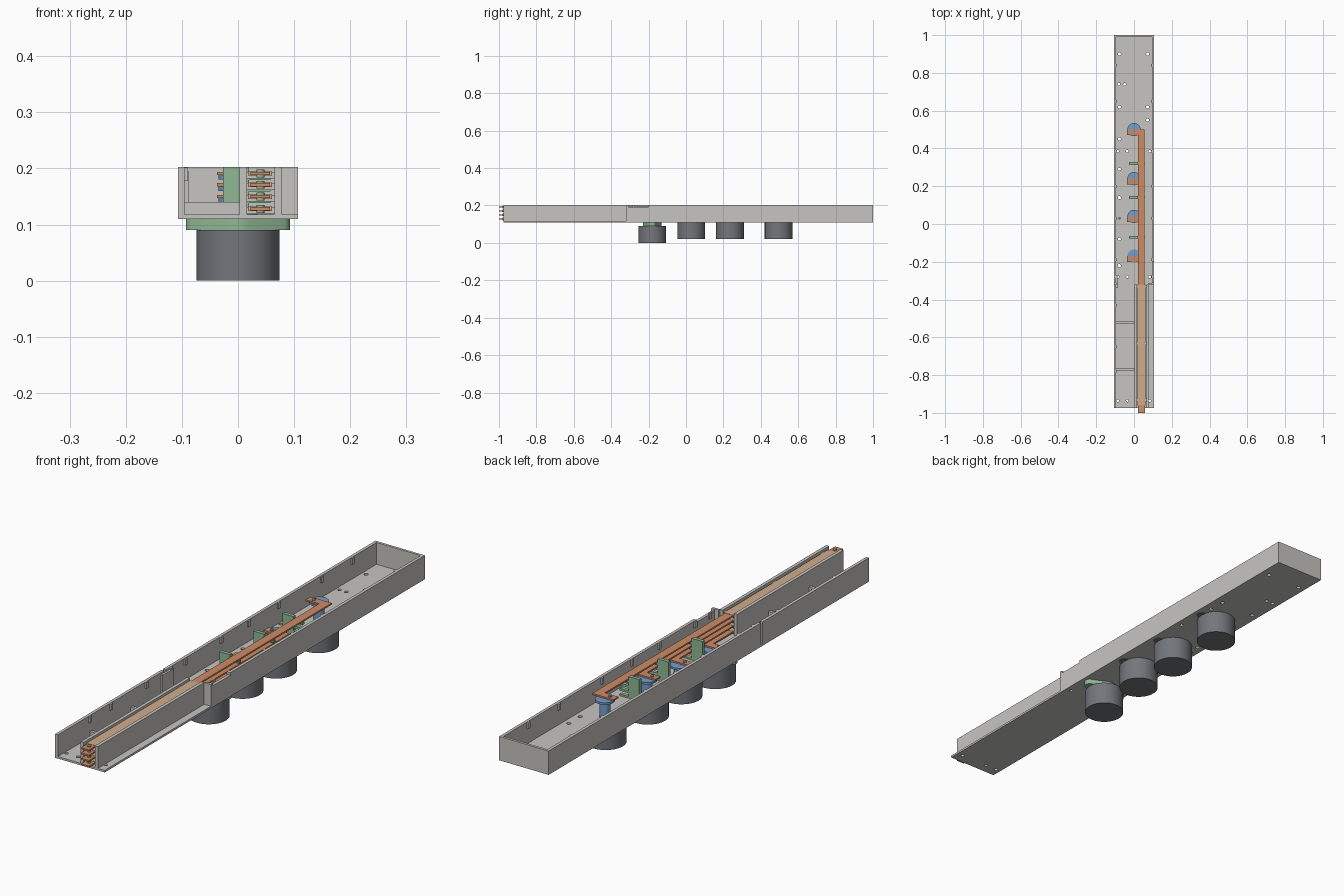
import bpy, bmesh, math
from mathutils import Matrix

if "Cube" in bpy.data.objects:
    bpy.data.objects.remove(bpy.data.objects["Cube"], do_unlink=True)


def material(name, color):
    m = bpy.data.materials.new(name)
    m.use_nodes = True
    m.diffuse_color = (*color, 1)
    m.node_tree.nodes["Principled BSDF"].inputs["Base Color"].default_value = (*color, 1)
    return m


GREY = material("light grey", (0.57, 0.56, 0.53))
DARK = material("dark grey", (0.17, 0.18, 0.2))
COPPER = material("copper", (0.62, 0.26, 0.13))
TAN = material("tan sleeve", (0.63, 0.41, 0.26))
BLUE = material("blue", (0.18, 0.34, 0.6))
GREEN = material("green", (0.28, 0.48, 0.3))


def finish(name, bm, mat, smooth=False):
    me = bpy.data.meshes.new(name)
    bmesh.ops.recalc_face_normals(bm, faces=bm.faces)
    bm.to_mesh(me)
    bm.free()
    ob = bpy.data.objects.new(name, me)
    bpy.context.collection.objects.link(ob)
    me.materials.append(mat)
    if smooth:
        bpy.ops.object.select_all(action="DESELECT")
        ob.select_set(True)
        bpy.context.view_layer.objects.active = ob
        bpy.ops.object.shade_smooth_by_angle(angle=math.radians(35))
    return ob


def box(name, mat, x, y, z):
    bm = bmesh.new()
    size = [b - a for a, b in (x, y, z)]
    mid = [(a + b) / 2 for a, b in (x, y, z)]
    bmesh.ops.create_cube(bm, size=1, matrix=Matrix.Translation(mid) @ Matrix.Diagonal((*size, 1)))
    return finish(name, bm, mat)


def add_cylinder(bm, x, y, z, r, sides=48):
    bmesh.ops.create_cone(bm, cap_ends=True, segments=sides, radius1=r, radius2=r,
                          depth=z[1] - z[0], matrix=Matrix.Translation((x, y, sum(z) / 2)))


def cylinder(name, mat, x, y, z, r, sides=48):
    bm = bmesh.new()
    add_cylinder(bm, x, y, z, r, sides)
    return finish(name, bm, mat, True)


def lozenge(name, mat, y, z, r):
    # rounded flange with an ear on each side
    bm = bmesh.new()
    add_cylinder(bm, 0, y, z, r)
    for x in (-0.073, 0.073):
        add_cylinder(bm, x, y, z, 0.02, 24)
    hull = bmesh.ops.convex_hull(bm, input=bm.verts)
    inside = {g for g in hull["geom_interior"] + hull["geom_unused"] if isinstance(g, bmesh.types.BMVert)}
    bmesh.ops.delete(bm, geom=list(inside), context="VERTS")
    bmesh.ops.dissolve_limit(bm, angle_limit=0.01, verts=bm.verts, edges=bm.edges)
    return finish(name, bm, mat, True)


FRONT, JOINT, BACK = -0.975, -0.32, 1.0
BOTTOM, FLOOR, TOP = 0.11, 0.118, 0.203
W, INNER = 0.107, 0.095

# Floor with drilled holes
floor = box("tray_floor", GREY, (-W, W), (FRONT, BACK), (BOTTOM, FLOOR))
holes = bmesh.new()
for y in (0.9, 0.62, 0.45, 0.29, 0.14, 0.03, -0.08, -0.22):
    add_cylinder(holes, -0.077, y, (0.1, 0.13), 0.008, 16)
for y in (0.9, 0.62, 0.55):
    add_cylinder(holes, 0.072, y, (0.1, 0.13), 0.008, 16)
for y in (0.385, -0.28, -0.935):
    for x in (-0.086, -0.035, 0.083):
        add_cylinder(holes, x, y, (0.1, 0.13), 0.007, 16)
for x in (-0.08, -0.05):
    add_cylinder(holes, x, 0.74, (0.1, 0.13), 0.007, 16)
cutter = finish("hole_cutter", holes, GREY)
cutter.hide_render = True
cutter.hide_viewport = True
drill = floor.modifiers.new("holes", "BOOLEAN")
drill.operation = "DIFFERENCE"
drill.solver = "EXACT"
drill.object = cutter

# Tray walls
box("right_wall_front", GREY, (-W, -INNER), (FRONT, JOINT), (FLOOR, TOP))
box("right_wall_rear", GREY, (-W, -INNER), (JOINT + 0.01, BACK), (FLOOR, TOP))
box("right_wall_joint", GREY, (-INNER, -INNER + 0.008), (JOINT - 0.02, JOINT + 0.05), (FLOOR, TOP - 0.008))
box("left_wall_post", GREY, (INNER, W), (JOINT, JOINT + 0.012), (FLOOR, TOP))
box("left_wall_notched", GREY, (INNER, W), (JOINT + 0.012, -0.2), (FLOOR, 0.193))
box("left_wall", GREY, (INNER, W), (-0.2, BACK), (FLOOR, TOP))
box("back_wall", GREY, (-INNER, INNER), (BACK - 0.01, BACK), (FLOOR, TOP))
for y in (0.84, 0.65, 0.385, 0.2, 0.03, -0.19, -0.28):
    for s in (-1, 1):
        a, b = sorted((s * 0.089, s * INNER))
        box("rim_tab", GREY, (a, b), (y - 0.007, y + 0.007), (TOP - 0.025, TOP - 0.001))
for y in (-0.43, -0.65, -0.78):
    box("rim_tab", GREY, (-INNER, -0.089), (y - 0.007, y + 0.007), (TOP - 0.025, TOP - 0.001))

# Front conductor channel and low cross ribs
for x in (0.003, 0.065):
    box("channel_wall", GREY, (x, x + 0.013), (FRONT, JOINT), (FLOOR, TOP))
box("channel_end_plate", GREY, (0.078, INNER), (JOINT, JOINT + 0.008), (FLOOR, TOP))
for y in (-0.52, -0.77):
    box("cross_rib", GREY, (-INNER, 0.003), (y - 0.006, y + 0.006), (FLOOR, 0.14))

# Stacked conductors, each feeding one terminal
stations = [-0.17, 0.04, 0.24, 0.5]
levels = [0.128, 0.15, 0.171, 0.191]
for i, (y, z) in enumerate(zip(stations, levels)):
    bar = (z - 0.003, z + 0.003)
    box("conductor_bar", COPPER, (0.021, 0.055), (JOINT, y), bar)
    box("conductor_tip", COPPER, (0.022, 0.057), (-1.0, -0.96), bar)
    box("conductor_sleeve", TAN, (0.018, 0.061), (-0.96, JOINT), (z - 0.004, z + 0.004))
    for e in (-0.94, -0.64, JOINT - 0.02):
        box("conductor_spacer", GREY, (0.016, 0.065), (e, e + 0.015), (z - 0.009, z + 0.003))
    cylinder("tip_bolt", GREEN, 0.04, -0.975, (z - 0.007, z + 0.007), 0.007, 16)
    # Terminal post, head and strap
    cylinder("terminal_post", BLUE, 0, y, (BOTTOM, z - 0.01), 0.02)
    cylinder("terminal_head", BLUE, 0, y, (z - 0.011, z - 0.003), 0.035)
    box("terminal_strap", COPPER, (-0.037, 0.055), (y - 0.03, y), bar)
    cylinder("strap_screw", BLUE, -0.012, y - 0.015, (z, z + 0.006), 0.007, 16)

# Insulating comb plates holding the bars
for y in (0.32, 0.14, -0.07):
    box("comb_plate", GREEN, (-0.027, 0.02), (y - 0.007, y + 0.007), (FLOOR, TOP))
    for z in levels:
        box("comb_tooth", GREEN, (0.02, 0.058), (y - 0.007, y + 0.007), (z - 0.012, z - 0.003))

# Round units beneath the tray
for i, y in enumerate((-0.18, 0.028, 0.235, 0.495)):
    top = 0.09 if i == 0 else BOTTOM
    cylinder("round_unit", DARK, 0, y, (top - 0.09, top), 0.074, 64)
    if i == 0:
        lozenge("mounting_flange", GREEN, y, (0.09, BOTTOM), 0.05)
    else:
        lozenge("flange_rim", DARK, y, (BOTTOM - 0.002, BOTTOM + 0.004), 0.05)
